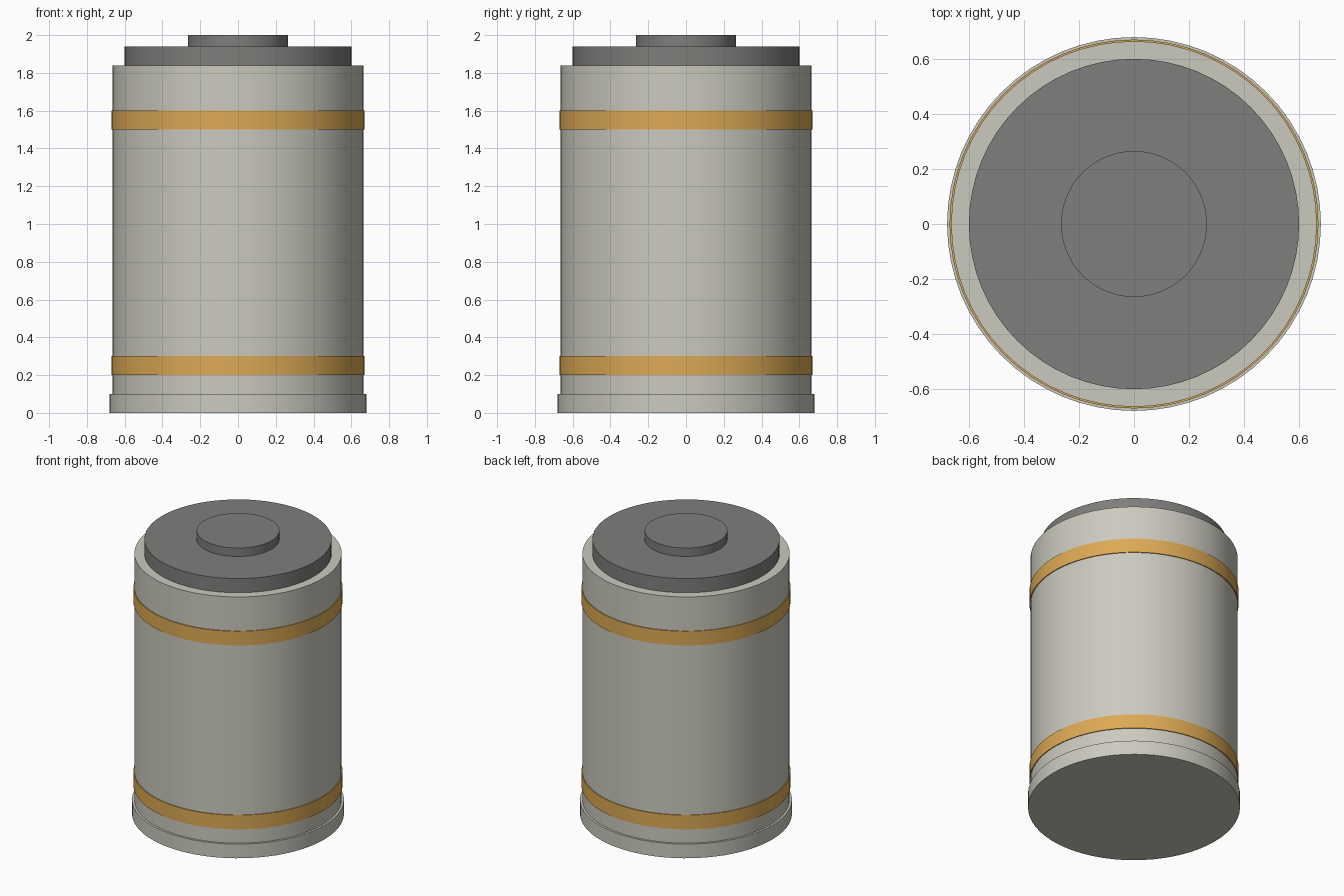
import bpy
import bmesh
import math

SEGMENTS = 64

cube = bpy.data.objects.get("Cube")
if cube:
    bpy.data.objects.remove(cube, do_unlink=True)


def make_material(name, rgb):
    mat = bpy.data.materials.new(name)
    mat.use_nodes = True
    color = (*rgb, 1.0)
    mat.diffuse_color = color
    bsdf = mat.node_tree.nodes["Principled BSDF"]
    bsdf.inputs["Base Color"].default_value = color
    bsdf.inputs["Roughness"].default_value = 0.6
    return mat


def lathe(name, profile, mat, closed=False):
    """Spin a (radius, height) profile about z into a smooth solid."""
    bm = bmesh.new()
    verts = [bm.verts.new((r, 0, z)) for r, z in profile]
    edges = [bm.edges.new(pair) for pair in zip(verts, verts[1:])]
    if closed:
        edges.append(bm.edges.new((verts[-1], verts[0])))
    bmesh.ops.spin(bm, geom=verts + edges, cent=(0, 0, 0), axis=(0, 0, 1),
                   angle=math.tau, steps=SEGMENTS, use_duplicate=False)
    bmesh.ops.remove_doubles(bm, verts=bm.verts[:], dist=0.0001)
    bmesh.ops.recalc_face_normals(bm, faces=bm.faces[:])
    mesh = bpy.data.meshes.new(name)
    bm.to_mesh(mesh)
    bm.free()
    mesh.materials.append(mat)
    obj = bpy.data.objects.new(name, mesh)
    bpy.context.collection.objects.link(obj)
    bpy.ops.object.select_all(action="DESELECT")
    obj.select_set(True)
    bpy.context.view_layer.objects.active = obj
    bpy.ops.object.shade_smooth_by_angle(angle=math.radians(30))
    return obj


shell = make_material("pale_warm_grey", (0.60, 0.59, 0.52))
dark = make_material("dark_grey", (0.215, 0.21, 0.20))
gold = make_material("gold", (0.72, 0.40, 0.09))

# Main cylinder with its slightly wider foot
BODY_R = 0.664
lathe("canister_body", [(0, 0), (0.679, 0), (0.679, 0.1), (BODY_R, 0.1),
                        (BODY_R, 1.84), (0, 1.84)], shell)

# Two raised bands around the body
for name, z in (("lower_band", 0.2), ("upper_band", 1.5)):
    inner, outer = BODY_R - 0.01, BODY_R + 0.006
    lathe(name, [(inner, z), (outer, z), (outer, z + 0.1), (inner, z + 0.1)],
          gold, closed=True)

# Stepped lid, sunk slightly into the body
lathe("lid", [(0, 1.82), (0.6, 1.82), (0.6, 1.94), (0.265, 1.94),
              (0.265, 2), (0, 2)], dark)
